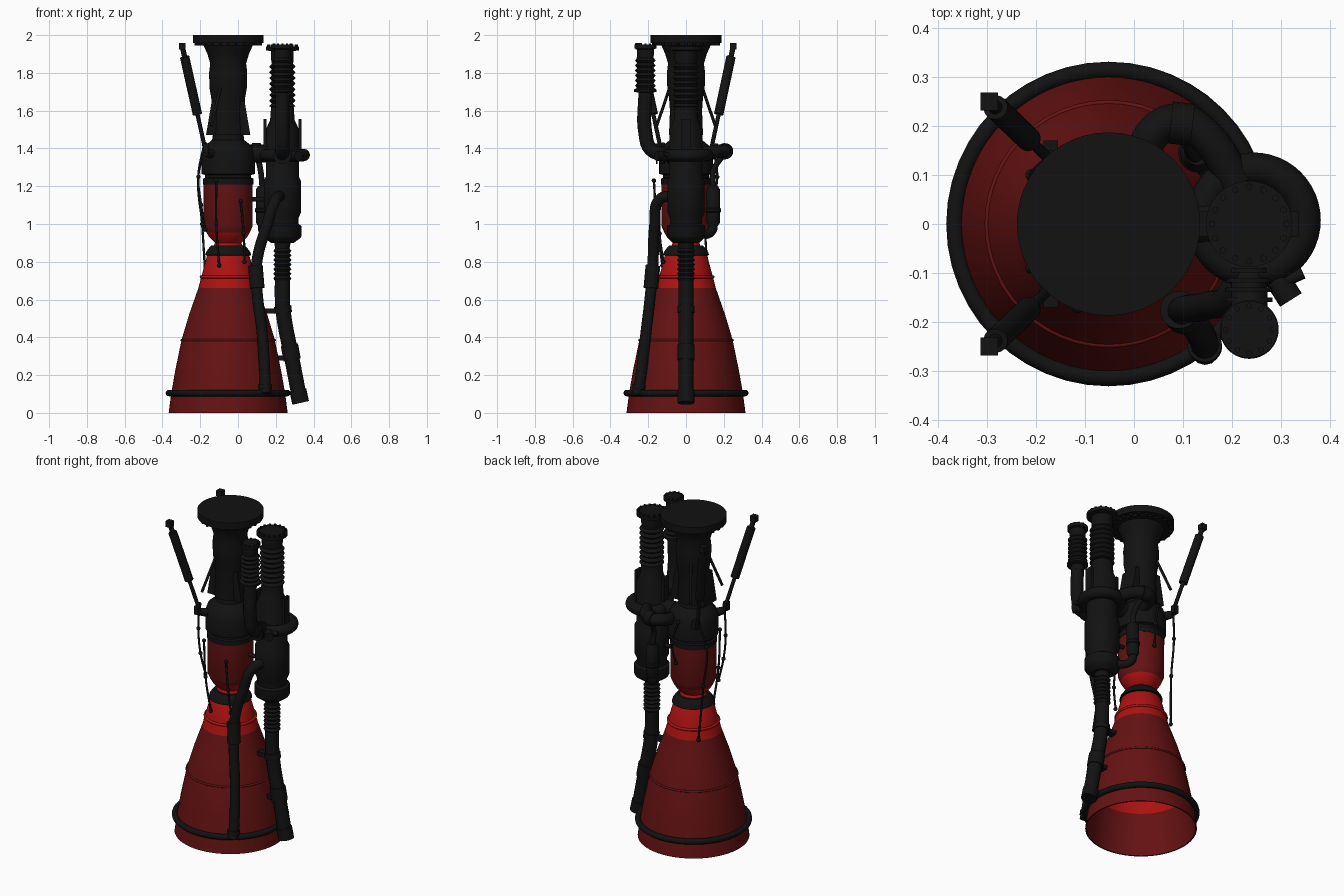
import bpy, bmesh, math
from mathutils import Vector, Matrix

old = bpy.data.objects.get("Cube")
if old:
    bpy.data.objects.remove(old, do_unlink=True)


def material(name, rgb):
    m = bpy.data.materials.new(name)
    m.use_nodes = True
    m.diffuse_color = (*rgb, 1)
    bsdf = m.node_tree.nodes["Principled BSDF"]
    bsdf.inputs["Base Color"].default_value = (*rgb, 1)
    bsdf.inputs["Roughness"].default_value = 0.6
    return m


BLACK = material("black metal", (0.006, 0.006, 0.006))
DARK = material("dark red", (0.13, 0.006, 0.006))
BRIGHT = material("bright red", (0.42, 0.006, 0.006))
AXIS = (-0.052, 0)
PUMP = (0.235, 0)
INLET = (0.235, -0.215)


def finish(name, bm, mats=(BLACK,), angle=35):
    bmesh.ops.recalc_face_normals(bm, faces=bm.faces)
    me = bpy.data.meshes.new(name)
    bm.to_mesh(me)
    bm.free()
    ob = bpy.data.objects.new(name, me)
    bpy.context.collection.objects.link(ob)
    for m in mats:
        me.materials.append(m)
    bpy.ops.object.select_all(action='DESELECT')
    ob.select_set(True)
    bpy.context.view_layer.objects.active = ob
    bpy.ops.object.shade_smooth_by_angle(angle=math.radians(angle))
    return ob


def lathe(name, centre, profile, mats=(BLACK,), closed=False, steps=48):
    """Spin (radius, z) points about a vertical axis."""
    bm = bmesh.new()
    pts = list(profile)
    if not closed:
        pts = [(0, pts[0][1])] + pts + [(0, pts[-1][1])]
    vs = [bm.verts.new((r, 0, z)) for r, z in pts]
    es = [bm.edges.new(p) for p in zip(vs, vs[1:])]
    if closed:
        es.append(bm.edges.new((vs[-1], vs[0])))
    bmesh.ops.spin(bm, geom=vs + es, cent=(0, 0, 0), axis=(0, 0, 1),
                   angle=math.tau, steps=steps, use_duplicate=False)
    bmesh.ops.remove_doubles(bm, verts=bm.verts, dist=1e-5)
    bmesh.ops.translate(bm, verts=bm.verts, vec=(*centre, 0))
    return finish(name, bm, mats)


def bellows(z0, z1, r, depth, count):
    step = (z1 - z0) / count
    return [(r - depth * (k % 2), z0 + step * (i + f))
            for i in range(count) for k, f in enumerate((0.1, 0.6))]


def tube(name, points, r):
    """Smooth pipe through points."""
    cu = bpy.data.curves.new(name, 'CURVE')
    cu.dimensions = '3D'
    cu.bevel_depth, cu.bevel_resolution = r, 4
    cu.use_fill_caps, cu.resolution_u = True, 8
    sp = cu.splines.new('BEZIER')
    sp.bezier_points.add(len(points) - 1)
    for bp, p in zip(sp.bezier_points, points):
        bp.co = p
        bp.handle_left_type = bp.handle_right_type = 'AUTO'
    tmp = bpy.data.objects.new(name + " guide", cu)
    bpy.context.collection.objects.link(tmp)
    bpy.context.view_layer.update()
    me = bpy.data.meshes.new_from_object(
        tmp.evaluated_get(bpy.context.evaluated_depsgraph_get()))
    bpy.data.objects.remove(tmp)
    bm = bmesh.new()
    bm.from_mesh(me)
    bpy.data.meshes.remove(me)
    return finish(name, bm)


def rod(name, a, b, r1, r2=None, sides=20):
    a, b = Vector(a), Vector(b)
    bm = bmesh.new()
    rot = (b - a).to_track_quat('Z', 'Y').to_matrix().to_4x4()
    bmesh.ops.create_cone(bm, cap_ends=True, segments=sides, radius1=r1,
                          radius2=r2 or r1, depth=(b - a).length,
                          matrix=Matrix.Translation((a + b) / 2) @ rot)
    return finish(name, bm)


def box(name, centre, size, top=1.0):
    bm = bmesh.new()
    bmesh.ops.create_cube(bm, size=1)
    for v in bm.verts:
        if v.co.z > 0:
            v.co.x *= top
        v.co = Vector(centre) + v.co * Vector(size)
    return finish(name, bm)


def ring(name, centre, z, major, minor, mat=BLACK):
    arc = [(major + minor * math.cos(t * math.tau / 12),
            z + minor * math.sin(t * math.tau / 12)) for t in range(12)]
    return lathe(name, centre, arc, (mat,), closed=True)


def bolts(name, centre, z, radius, count, size):
    bm = bmesh.new()
    for i in range(count):
        a = i * math.tau / count
        pos = (centre[0] + radius * math.cos(a), centre[1] + radius * math.sin(a), z)
        bmesh.ops.create_cone(bm, cap_ends=True, segments=6, radius1=size, radius2=size,
                              depth=size * 2, matrix=Matrix.Translation(pos))
    return finish(name, bm)


# Nozzle bell: outer wall, then the inner wall offset from it
outer = [(0.315, 0), (0.302, 0.1), (0.281, 0.22), (0.275, 0.25), (0.246, 0.39), (0.207, 0.52),
         (0.158, 0.66), (0.137, 0.74), (0.113, 0.83), (0.08, 0.875), (0.07, 0.9)]
inner = [(r - 0.008, z) for r, z in reversed(outer)]
nozzle = lathe("nozzle_bell", AXIS, outer + inner, (DARK, BRIGHT), True, 64)
for p in nozzle.data.polygons:
    inside = p.normal.x * (p.center.x - AXIS[0]) + p.normal.y * p.center.y < 0
    p.material_index = int(p.center.z > (0.25 if inside else 0.66))
ring("nozzle_manifold", AXIS, 0.105, 0.314, 0.017)
ring("nozzle_hoop", AXIS, 0.385, 0.247, 0.006, DARK)
ring("upper_nozzle_hoop", AXIS, 0.72, 0.143, 0.008, BRIGHT)
lathe("throat_collar", AXIS, [(0.1, 0.83), (0.122, 0.835), (0.118, 0.85), (0.1, 0.875), (0.09, 0.885)])

# Combustion chamber
chamber = lathe("combustion_chamber", AXIS, [(0.068, 0.88), (0.07, 0.9), (0.1, 0.93), (0.115, 0.955),
                (0.13, 0.99), (0.13, 1.22)], (DARK, BRIGHT))
for p in chamber.data.polygons:
    p.material_index = int(p.center.z < 0.955)

# Injector dome and gimbal stack with top flange
lathe("injector_dome", AXIS, [(0.133, 1.21), (0.133, 1.24), (0.122, 1.245), (0.122, 1.26), (0.142, 1.265),
      (0.142, 1.37), (0.128, 1.41), (0.085, 1.445), (0.08, 1.48)])
lathe("gimbal_stack", AXIS, [(0.09, 1.47), (0.085, 1.6), (0.09, 1.67), (0.099, 1.72), (0.101, 1.8),
      (0.095, 1.85), (0.11, 1.9), (0.13, 1.945), (0.16, 1.945), (0.16, 1.957), (0.187, 1.958), (0.187, 2.0)])
box("stack_skirt", (AXIS[0], 0, 1.56), (0.235, 0.12, 0.18), 0.74)
bolts("top_flange_bolts", AXIS, 1.953, 0.17, 24, 0.009)

# Turbopump, its inlet bellows and exhaust duct
lathe("turbopump", PUMP, [(0.06, 0.9), (0.095, 0.925), (0.1, 0.935), (0.1, 0.99), (0.085, 1.0), (0.085, 1.03),
      (0.098, 1.06), (0.098, 1.23), (0.088, 1.25), (0.088, 1.5), (0.065, 1.55), (0.06, 1.62)]
      + bellows(1.62, 1.86, 0.07, 0.014, 8)
      + [(0.06, 1.87), (0.06, 1.915), (0.088, 1.92), (0.088, 1.94)])
bolts("pump_flange_bolts", PUMP, 1.942, 0.076, 16, 0.007)
ring("pump_volute", (0.243, 0.008), 1.365, 0.105, 0.033)
for s in (-1, 1):
    box("pump_lug", (PUMP[0] + s * 0.093, 0, 1.47), (0.016, 0.05, 0.17))
lathe("exhaust_bellows", PUMP, [(0.04, 0.7)] + bellows(0.71, 0.88, 0.048, 0.01, 7) + [(0.045, 0.91)], steps=32)
tube("exhaust_duct", [(0.235, 0, 0.72), (0.235, 0, 0.6), (0.24, 0, 0.53), (0.285, 0, 0.29), (0.33, 0, 0.055)], 0.04)
rod("exhaust_joint", (0.236, 0, 0.565), (0.24, 0, 0.53), 0.046)
rod("exhaust_clamp", (0.272, 0, 0.36), (0.287, 0, 0.28), 0.046)
rod("exhaust_tip", (0.317, 0, 0.12), (0.332, 0, 0.053), 0.045)
for x, z in ((0.185, 0.54), (0.235, 0.29)):
    box("exhaust_bracket", (x, 0, z), (0.09, 0.04, 0.025))

# Side inlet with bellows and elbow
lathe("side_inlet", INLET, [(0.036, 1.66), (0.036, 1.695), (0.06, 1.7), (0.06, 1.712), (0.045, 1.72)]
      + bellows(1.73, 1.89, 0.055, 0.012, 6) + [(0.045, 1.9), (0.045, 1.925), (0.058, 1.93), (0.058, 1.95)])
bolts("side_inlet_bolts", INLET, 1.95, 0.048, 12, 0.006)
tube("inlet_elbow", [(*INLET, 1.7), (*INLET, 1.48), (0.235, -0.185, 1.395), (0.235, -0.08, 1.36)], 0.037)
for i in range(4):
    y = -0.09 - i * 0.02
    rod("elbow_rib", (0.235, y, 1.365), (0.235, y - 0.009, 1.365), 0.048)
rod("drain_port", (0.26, -0.06, 1.36), (0.32, -0.155, 1.36), 0.026)
rod("drain_fitting", (0.3, -0.12, 1.37), (0.345, -0.1, 1.37), 0.012)

# Large feed pipes between pump, dome and nozzle
tube("oxidiser_pipe", [(0.02, 0.1, 1.37), (0.035, 0.18, 1.385), (0.09, 0.21, 1.385), (0.15, 0.175, 1.385), (0.21, 0.08, 1.37)], 0.036)
rod("oxidiser_joint", (0.075, 0.207, 1.385), (0.12, 0.202, 1.385), 0.043)
rod("dome_crosspipe", (-0.03, 0, 1.37), (0.2, 0, 1.37), 0.045)
rod("pump_strut", (0.05, 0, 1.13), (0.2, 0, 1.13), 0.012)
tube("fuel_pipe", [(0.23, -0.06, 1.15), (0.2, -0.14, 1.13), (0.155, -0.165, 1.0), (0.1, -0.175, 0.8),
                   (0.1, -0.185, 0.66), (0.13, -0.215, 0.4), (0.145, -0.25, 0.13), (0.145, -0.26, 0.1)], 0.029)
rod("fuel_pipe_sleeve", (0.092, -0.175, 0.78), (0.102, -0.186, 0.66), 0.039)
rod("fuel_pipe_end", (0.144, -0.247, 0.15), (0.145, -0.25, 0.125), 0.035)

# Gas generator pod behind the chamber
lathe("generator_pod", (0.13, 0.145), [(0.025, 0.99), (0.036, 1.01), (0.036, 1.06), (0.04, 1.065), (0.04, 1.08),
      (0.036, 1.085), (0.036, 1.18), (0.025, 1.2)], steps=24)
tube("generator_outlet", [(0.13, 0.145, 1.02), (0.135, 0.135, 0.96), (0.21, 0.05, 0.95)], 0.024)
tube("generator_feed", [(0.13, 0.145, 1.18), (0.12, 0.145, 1.28), (0.1, 0.2, 1.37)], 0.015)

# Gimbal actuators on both sides
for s in (-1, 1):
    top, foot = Vector((-0.295, s * 0.25, 1.94)), Vector((-0.17, s * 0.13, 1.38))
    at = lambda t: top.lerp(foot, t)
    box("actuator_head", top, (0.036, 0.036, 0.035))
    rod("actuator_neck", top, at(0.14), 0.014)
    rod("actuator_body", at(0.1), at(0.64), 0.025)
    rod("actuator_rod", at(0.6), foot, 0.011)
    rod("actuator_mount", foot, (-0.1, s * 0.06, 1.36), 0.022, 0.03)
    box("stack_bracket", (-0.17, s * 0.155, 1.4), (0.03, 0.03, 0.05))
    rod("stack_brace", (-0.09, s * 0.08, 1.74), (-0.14, s * 0.155, 1.52), 0.008)

# Thin sensor lines with round end fittings
lines = [
    [(-0.18, -0.12, 1.42), (-0.21, -0.09, 1.25), (-0.195, -0.09, 1.1), (-0.175, -0.07, 0.97)],
    [(-0.115, -0.17, 1.23), (-0.115, -0.155, 1.0), (-0.1, -0.125, 0.78)],
    [(0.015, -0.14, 1.12), (0.03, -0.14, 0.95), (0.035, -0.12, 0.8)],
    [(-0.17, 0.14, 1.42), (-0.21, 0.1, 1.25), (-0.19, 0.1, 1.0), (-0.17, 0.12, 0.67)],
    [(-0.05, 0.15, 1.38), (-0.02, 0.165, 1.25), (-0.03, 0.145, 1.12)],
]
for pts in lines:
    tube("sensor_line", pts, 0.006)
    for p in pts:
        bm = bmesh.new()
        bmesh.ops.create_uvsphere(bm, u_segments=10, v_segments=6, radius=0.012,
                                  matrix=Matrix.Translation(p))
        finish("line_fitting", bm)
